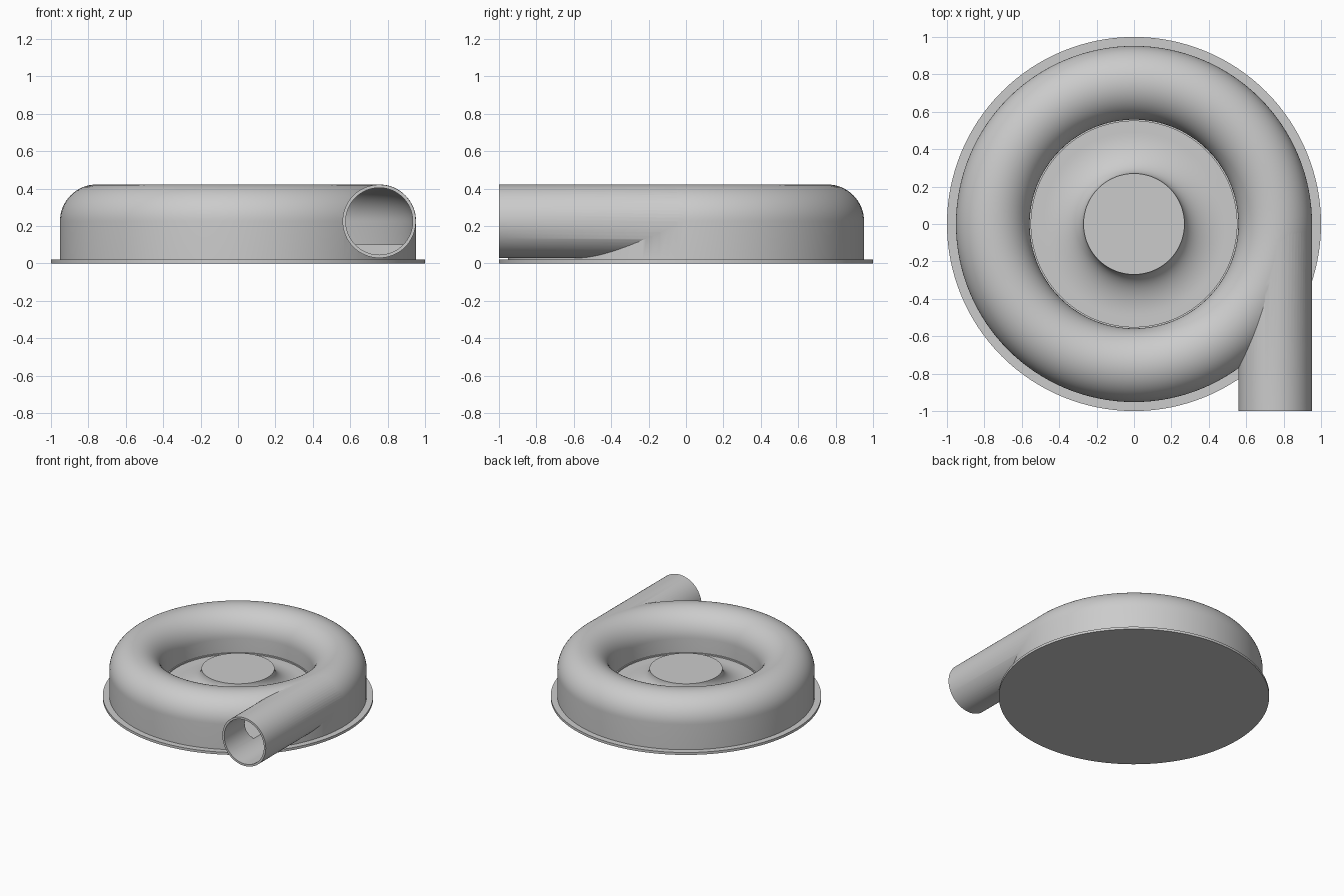
import bpy, bmesh, math
from mathutils import Matrix

if "Cube" in bpy.data.objects:
    bpy.data.objects.remove(bpy.data.objects["Cube"], do_unlink=True)

TUBE_X, TUBE_Z = 0.755, 0.225      # centre of the volute tube section
FLOOR = 0.10

grey = bpy.data.materials.new("plain grey")
grey.use_nodes = True
grey.diffuse_color = (0.6, 0.6, 0.6, 1)
grey.node_tree.nodes["Principled BSDF"].inputs["Base Color"].default_value = (0.6, 0.6, 0.6, 1)


def finish(bm, name):
    bmesh.ops.remove_doubles(bm, verts=bm.verts, dist=1e-5)
    bmesh.ops.recalc_face_normals(bm, faces=bm.faces)
    mesh = bpy.data.meshes.new(name)
    bm.to_mesh(mesh)
    bm.free()
    mesh.materials.append(grey)
    obj = bpy.data.objects.new(name, mesh)
    bpy.context.collection.objects.link(obj)
    return obj


def lathe(name, profile, closed=False):
    bm = bmesh.new()
    verts = [bm.verts.new((r, 0, z)) for r, z in profile]
    edges = [bm.edges.new(pair) for pair in zip(verts, verts[1:])]
    if closed:
        edges.append(bm.edges.new((verts[-1], verts[0])))
    bmesh.ops.spin(bm, geom=verts + edges, cent=(0, 0, 0), axis=(0, 0, 1),
                   angle=math.tau, steps=128)
    return finish(bm, name)


def pipe(name, radius, y0, y1):
    bm = bmesh.new()
    place = Matrix.Translation((TUBE_X, (y0 + y1) / 2, TUBE_Z)) @ Matrix.Rotation(math.pi / 2, 4, "X")
    bmesh.ops.create_cone(bm, cap_ends=True, segments=64, radius1=radius, radius2=radius,
                          depth=y1 - y0, matrix=place)
    return finish(bm, name)


def arc(cx, cz, rx, rz, start, end, steps):
    angles = [math.radians(start + (end - start) * i / steps) for i in range(steps + 1)]
    return [(cx + rx * math.cos(a), cz + rz * math.sin(a)) for a in angles]


def combine(target, other, operation):
    mod = target.modifiers.new(operation.lower(), "BOOLEAN")
    mod.operation = operation
    mod.solver = "EXACT"
    mod.object = other
    bpy.context.view_layer.objects.active = target
    bpy.ops.object.modifier_apply(modifier=mod.name)
    bpy.data.objects.remove(other, do_unlink=True)


# Housing: flange, outer wall, rounded volute, recessed floor and flared hub
profile = [(0, 0), (1, 0), (1, 0.02), (0.952, 0.02)]
profile += arc(TUBE_X, TUBE_Z, 0.197, 0.197, 0, 180, 32)
profile += [(0.558, 0.11), (0.55, 0.11), (0.55, FLOOR)]
profile += arc(0.49, 0.24, 0.22, 0.24 - FLOOR, 270, 180, 16)
profile += [(0, 0.24)]
housing = lathe("volute_housing", profile)

# Outlet pipe running tangentially to the front
combine(housing, pipe("outlet_pipe", 0.196, -1.0, 0.01), "UNION")

# Hollow ring channel and the bore that opens into it
channel = [(0.575, FLOOR), (0.935, FLOOR)] + arc(TUBE_X, TUBE_Z, 0.18, 0.18, 0, 180, 32)
combine(housing, lathe("channel_cutter", channel, closed=True), "DIFFERENCE")
combine(housing, pipe("bore_cutter", 0.179, -1.1, 0.015), "DIFFERENCE")

bpy.ops.object.select_all(action="DESELECT")
housing.select_set(True)
bpy.context.view_layer.objects.active = housing
bpy.ops.object.shade_smooth_by_angle(angle=math.radians(30))
